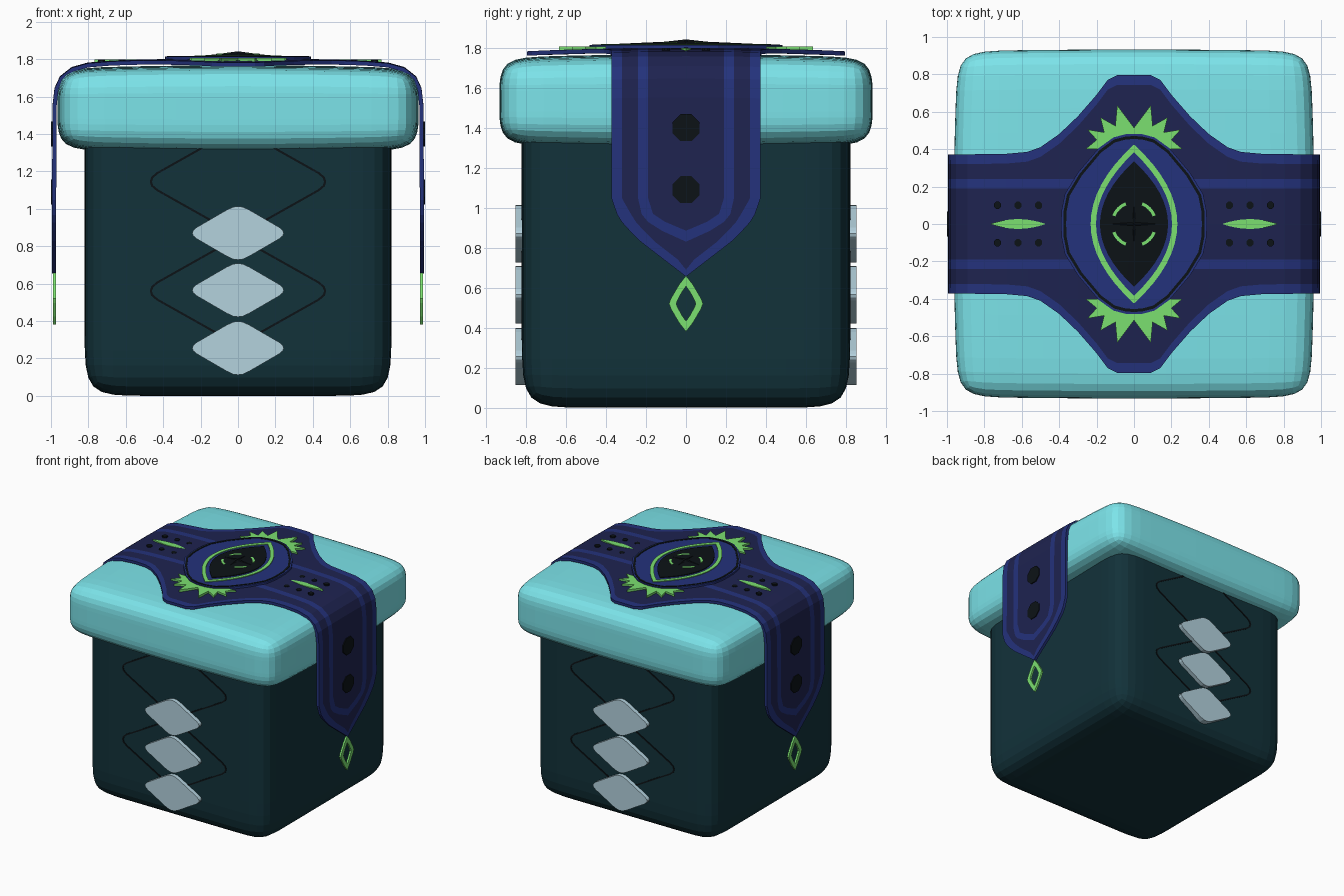
import bpy, bmesh
from math import sin, cos, pi, radians
from mathutils import Matrix, Vector

if "Cube" in bpy.data.objects:
    bpy.data.objects.remove(bpy.data.objects["Cube"])


def material(name, hexa):
    def lin(c):
        return c / 12.92 if c <= 0.04045 else ((c + 0.055) / 1.055) ** 2.4
    m = bpy.data.materials.new(name)
    m.diffuse_color = [lin(int(hexa[i:i + 2], 16) / 255) for i in (0, 2, 4)] + [1]
    m.use_nodes = True
    m.node_tree.nodes["Principled BSDF"].inputs["Base Color"].default_value = m.diffuse_color
    return m


TEAL = material("teal", "7CE4EA")
DARK = material("dark_teal", "12323A")
NAVY = material("navy", "1E2350")
BLUE = material("blue", "24327C")
GREEN = material("green", "7BE070")
BLACK = material("black", "0C1216")
PALE = material("pale_blue", "B4D2DE")


def finish(name, bm, *mats, normals=True):
    if normals:
        bmesh.ops.recalc_face_normals(bm, faces=bm.faces)
    me = bpy.data.meshes.new(name)
    bm.to_mesh(me)
    bm.free()
    for m in mats:
        me.materials.append(m)
    ob = bpy.data.objects.new(name, me)
    bpy.context.collection.objects.link(ob)
    return ob


def soft_box(name, half, r, zc, bulge, mat):
    """Box with edge loops r from each edge, softened by subdivision."""
    bm = bmesh.new()
    bmesh.ops.create_cube(bm, size=2)
    bmesh.ops.subdivide_edges(bm, edges=bm.edges, cuts=3, use_grid_fill=True)
    for v in bm.verts:
        n = v.co.copy()
        p = [(0 if abs(n[i]) < .1 else (1 if n[i] > 0 else -1) *
              (half[i] if abs(n[i]) > .9 else half[i] - r[i])) for i in range(3)]
        u = [p[i] / half[i] for i in range(3)]
        for i in range(3):
            others = sum(u[j] ** 2 for j in (0, 1) if j != i)
            v.co[i] = p[i] * (1 - bulge[i] * others)
        v.co.z += zc
    ob = finish(name, bm, mat)
    sub = ob.modifiers.new("soften", 'SUBSURF')
    sub.levels = sub.render_levels = 2
    return ob


def prism(name, outer, lo, hi, mat, M=Matrix(), inner=None, apex=None):
    """Extruded outline; optional matching hole outline or pointed top."""
    bm = bmesh.new()

    def loop(pts, z):
        return [bm.verts.new(M @ Vector((x, y, z))) for x, y in pts]

    def bridge(a, b):
        for i in range(len(a)):
            j = (i + 1) % len(a)
            bm.faces.new((a[i], a[j], b[j], b[i]))
    a, b = loop(outer, lo), loop(outer, hi)
    bridge(a, b)
    if inner:
        c, d = loop(inner, lo), loop(inner, hi)
        bridge(c, d)
        bridge(a, c)
        bridge(b, d)
    else:
        bm.faces.new(a)
        if apex:
            t = bm.verts.new(M @ Vector((0, 0, apex)))
            for i in range(len(b)):
                bm.faces.new((b[i], b[(i + 1) % len(b)], t))
        else:
            bm.faces.new(b)
    return finish(name, bm, mat)


def four(q):
    """Complete an outline from its first quarter (x axis to y axis)."""
    h = q + [(-x, y) for x, y in q[-2::-1]]
    return h + [(x, -y) for x, y in h[-2:0:-1]]


def lens(a, b, n=8):
    return four([(a * (1 - (i / n) ** 2), b * i / n) for i in range(n + 1)])


def disc(x, y, r, n):
    return [(x + r * cos(2 * pi * (i + .5) / n), y + r * sin(2 * pi * (i + .5) / n)) for i in range(n)]


def scaled(pts, sx, sy):
    return [(x * sx, y * sy) for x, y in pts]


# Box body and lid
soft_box("box_body", (.82, .82, .85), (.28, .28, .3), .85, (0, 0, 0), DARK)
soft_box("box_lid", (.97, .935, .242), (.27, .24, .21), 1.533, (.03, .012, .09), TEAL)

# Draped cloth: rows of x, z, half width, stripe outer and stripe inner
rows = [(0, 1.78, .795, .24, .19), (.09, 1.78, .795, .24, .19), (.14, 1.78, .77, .24, .19),
        (.2, 1.78, .69, .24, .19), (.3, 1.779, .575, .24, .19), (.4, 1.778, .48, .24, .19),
        (.5, 1.776, .41, .24, .19), (.57, 1.774, .385, .24, .19), (.68, 1.77, .375, .24, .19),
        (.8, 1.76, .373, .24, .19), (.88, 1.738, .372, .24, .19), (.935, 1.695, .372, .24, .19),
        (.96, 1.64, .372, .24, .19), (.97, 1.55, .372, .24, .19), (.972, 1.05, .372, .24, .19),
        (.972, .97, .345, .222, .165), (.972, .93, .32, .19, .105), (.972, .885, .28, .12, 0),
        (.972, .83, .225, 0, 0), (.972, .74, .11, 0, 0), (.972, .69, .045, 0, 0), (.972, .655, 0, 0, 0)]
bm = bmesh.new()
grid = []
for x, z, w0, w2, w3 in rows:
    w1 = max(0, w0 - (.052 if z > 1 else .07))
    grid.append([bm.verts.new((x, y, z - .02 * (y / .8) ** 2)) for y in (w0, w1, w2, w3, 0)])
for i in range(len(grid) - 1):
    for j in range(4):
        f = bm.faces.new((grid[i][j], grid[i][j + 1], grid[i + 1][j + 1], grid[i + 1][j]))
        f.material_index = 1 if j % 2 == 0 else 0
bmesh.ops.remove_doubles(bm, verts=bm.verts, dist=1e-4)
cloth = finish("draped_cloth", bm, NAVY, BLUE, normals=False)
mir = cloth.modifiers.new("mirror", 'MIRROR')
mir.use_axis = (True, True, False)
sol = cloth.modifiers.new("thickness", 'SOLIDIFY')
sol.thickness, sol.offset = .022, 1

# Eye medallion on top
rim = four([(.39, 0), (.388, .07), (.37, .16), (.3, .275), (.19, .405), (.11, .463), (.045, .48), (0, .482)])
prism("medallion_plate", rim, 1.785, 1.814, BLUE)
prism("medallion_line", scaled(rim, .97, .975), 1.80, 1.817, BLACK, inner=scaled(rim, .93, .942))
prism("eye_outline", lens(.232, .425), 1.80, 1.82, GREEN, inner=lens(.203, .383))
prism("eye_pupil", lens(.182, .335), 1.80, 1.82, BLACK, apex=1.835)
star = [((.14 if i % 2 == 0 else .03) * cos(i * pi / 4), (.17 if i % 2 == 0 else .03) * sin(i * pi / 4))
        for i in range(8)]
prism("pupil_star", star, 1.80, 1.823, BLACK, apex=1.842)
for k in range(4):
    ang = [radians(90 * k + 22 + 46 * i / 4) for i in range(5)]
    arc = [(.125 * cos(a), .125 * sin(a)) for a in ang] + [(.108 * cos(a), .108 * sin(a)) for a in ang[::-1]]
    prism("pupil_arc", arc, 1.815, 1.829, GREEN)

# Rays at both ends of the eye
half = [(.09, .635), (.1, .525), (.18, .57), (.16, .49), (.25, .505), (.2, .45), (.26, .4), (.15, .4)]
fan = [(0, .515)] + half + [(-x, y) for x, y in half[::-1]]
for s in (1, -1):
    prism("eye_rays", scaled(fan, 1, s), 1.775, 1.807, GREEN)

# Slits, stud dots, side discs and pendants, mirrored left and right
turn = Matrix.Rotation(pi / 2, 4, 'X')
for s in (1, -1):
    slit = [(s * .62 + y, x) for x, y in lens(.026, .148)]
    prism("cloth_slit", slit, 1.775, 1.799, GREEN)
    for x in (.51, .62, .73):
        for y in (.1, -.1):
            prism("cloth_dot", disc(s * x, y, .021, 8), 1.77, 1.799, BLACK)
    side = Matrix.Rotation(s * pi / 2, 4, 'Z') @ turn
    for z in (1.4, 1.09):
        prism("side_disc", disc(0, z, .073, 8), .98, 1.0, BLACK, side)
    drop = four([(.085, 0), (.076, .025), (.035, .095), (0, .14)])
    at = side @ Matrix.Translation((0, .52, 0))
    prism("pendant", drop, .974, .989, GREEN, at, inner=scaled(drop, .57, .62))

# Diamonds and thin lattice lines, front and back
gem = four([(.245, 0), (.24, .014), (.222, .03), (.06, .124), (.025, .14), (0, .143)])
wire_out = four([(.472, 0), (.464, .025), (.435, .05), (0, .295)])
wire_in = four([(.46, 0), (.453, .02), (.427, .042), (0, .282)])
for rot in (0, pi):
    face = Matrix.Rotation(rot, 4, 'Z') @ turn
    for z in (.87, .565, .255):
        prism("diamond_plate", gem, .80, .853, PALE, face @ Matrix.Translation((0, z, 0)))
    for z in (1.145, .56):
        prism("lattice_line", wire_out, .81, .824, BLACK, face @ Matrix.Translation((0, z, 0)), inner=wire_in)
